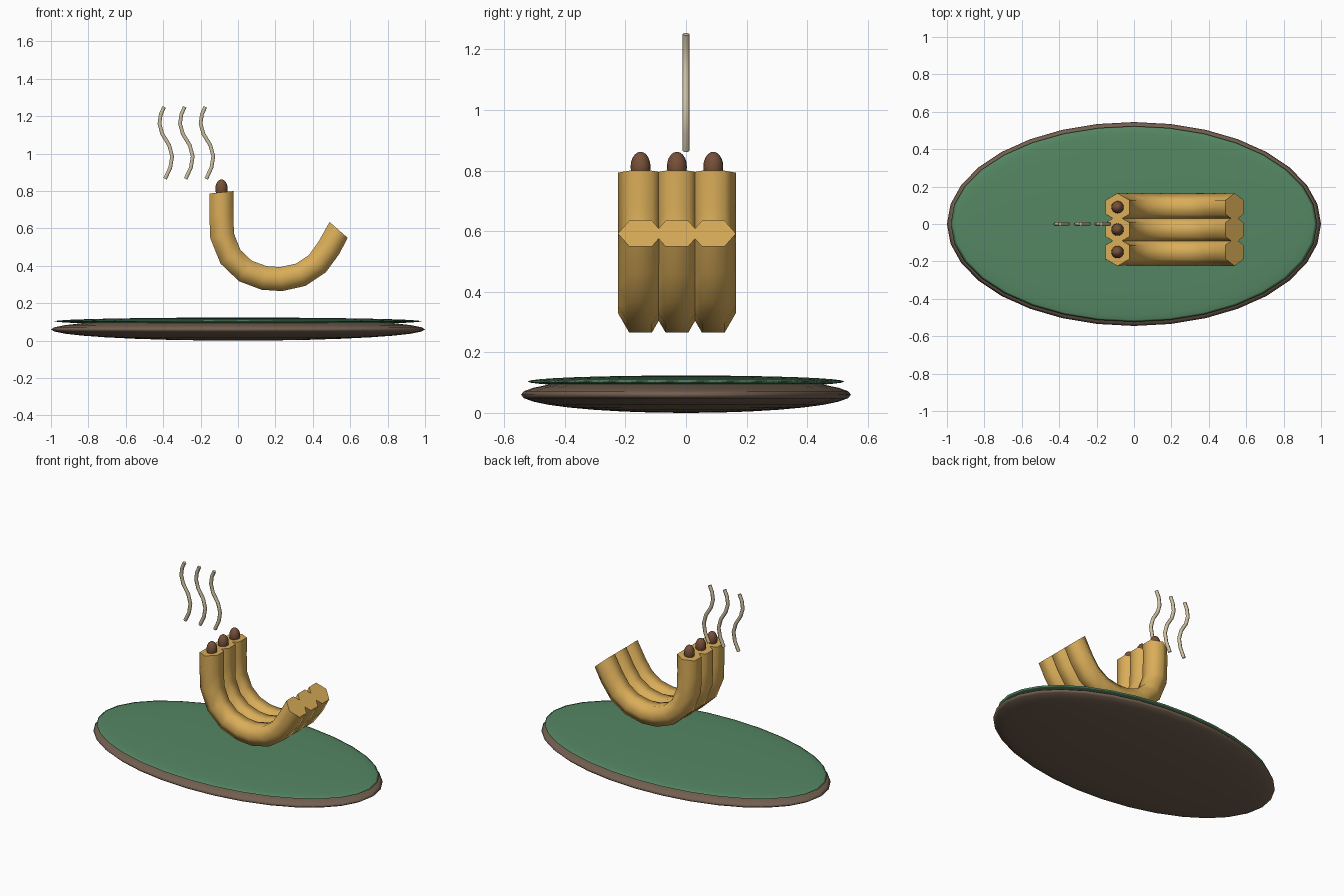
import bpy, bmesh, math
from mathutils import Vector

if "Cube" in bpy.data.objects:
    bpy.data.objects.remove(bpy.data.objects["Cube"])


def material(name, rgb):
    m = bpy.data.materials.new(name)
    m.diffuse_color = (*rgb, 1)
    m.use_nodes = True
    m.node_tree.nodes["Principled BSDF"].inputs["Base Color"].default_value = m.diffuse_color
    return m


BROWN = material("dark_wood", (0.17, 0.115, 0.08))
GREEN = material("leaf_green", (0.09, 0.24, 0.125))
GOLD = material("golden", (0.70, 0.42, 0.10))
TIP = material("stem_brown", (0.18, 0.08, 0.04))
STEAM = material("pale_steam", (0.62, 0.53, 0.36))


def finish(bm, name, mat, angle):
    bmesh.ops.recalc_face_normals(bm, faces=bm.faces)
    mesh = bpy.data.meshes.new(name)
    bm.to_mesh(mesh)
    bm.free()
    mesh.materials.append(mat)
    ob = bpy.data.objects.new(name, mesh)
    bpy.context.collection.objects.link(ob)
    bpy.ops.object.select_all(action='DESELECT')
    ob.select_set(True)
    bpy.context.view_layer.objects.active = ob
    bpy.ops.object.shade_smooth_by_angle(angle=math.radians(angle))
    return ob


def ellipsoid(name, centre, radii, mat, segs, rings):
    bm = bmesh.new()
    bmesh.ops.create_uvsphere(bm, u_segments=segs, v_segments=rings, radius=1)
    for v in bm.verts:
        v.co = Vector(c + r * p for c, r, p in zip(centre, radii, v.co))
    return finish(bm, name, mat, 180)


def tube(name, path, y, radius, mat, start=None, end=None, sides=6):
    """Capped tube along a path of (x, z) points in a plane of constant y."""
    pts = [Vector((x, y, z)) for x, z in path]
    side = Vector((0, 1, 0))
    bm = bmesh.new()
    rings = []
    for i, p in enumerate(pts):
        a = (p - pts[i - 1]).normalized() if i else Vector()
        b = (pts[i + 1] - p).normalized() if i < len(pts) - 1 else Vector()
        t = (a + b).normalized()
        if i == 0 and start:
            t = Vector((start[0], 0, start[1])).normalized()
        if i == len(pts) - 1 and end:
            t = Vector((end[0], 0, end[1])).normalized()
        n = t.cross(side)
        angles = [2 * math.pi * k / sides for k in range(sides)]
        rings.append([bm.verts.new(p + radius * (math.cos(w) * side + math.sin(w) * n))
                      for w in angles])
    for r, q in zip(rings, rings[1:]):
        for k in range(sides):
            j = (k + 1) % sides
            bm.faces.new((r[k], r[j], q[j], q[k]))
    bm.faces.new(rings[0])
    bm.faces.new(rings[-1])
    return finish(bm, name, mat, 65)


# Oval dish with a thin leaf liner on top
ellipsoid("dish", (0, 0, 0.06), (1.0, 0.545, 0.06), BROWN, 32, 16)
ellipsoid("leaf_liner", (0, 0, 0.1035), (0.98, 0.523, 0.02), GREEN, 32, 16)

# Three curved hexagonal fruits, each with a rounded stem tip
FRUIT = [(-0.088, 0.793), (-0.089, 0.68), (-0.085, 0.56), (-0.04, 0.448),
         (0.04, 0.372), (0.14, 0.335), (0.23, 0.329), (0.335, 0.352),
         (0.425, 0.412), (0.485, 0.495), (0.538, 0.592)]
for i in range(3):
    y = -0.15 + 0.12 * i
    tube(f"fruit_{i + 1}", FRUIT, y, 0.0745, GOLD, start=(0.1, -1), end=(0.66, 0.75))
    ellipsoid(f"stem_tip_{i + 1}", (-0.088, y, 0.812), (0.033, 0.033, 0.05), TIP, 16, 10)

# Three wavy wisps of steam
WISP = [(-0.39, 0.865), (-0.362, 0.925), (-0.352, 0.985), (-0.368, 1.045),
        (-0.405, 1.105), (-0.42, 1.16), (-0.413, 1.21), (-0.395, 1.25)]
for i in range(3):
    tube(f"steam_wisp_{i + 1}", [(x + 0.11 * i, z) for x, z in WISP], 0, 0.0115, STEAM)
